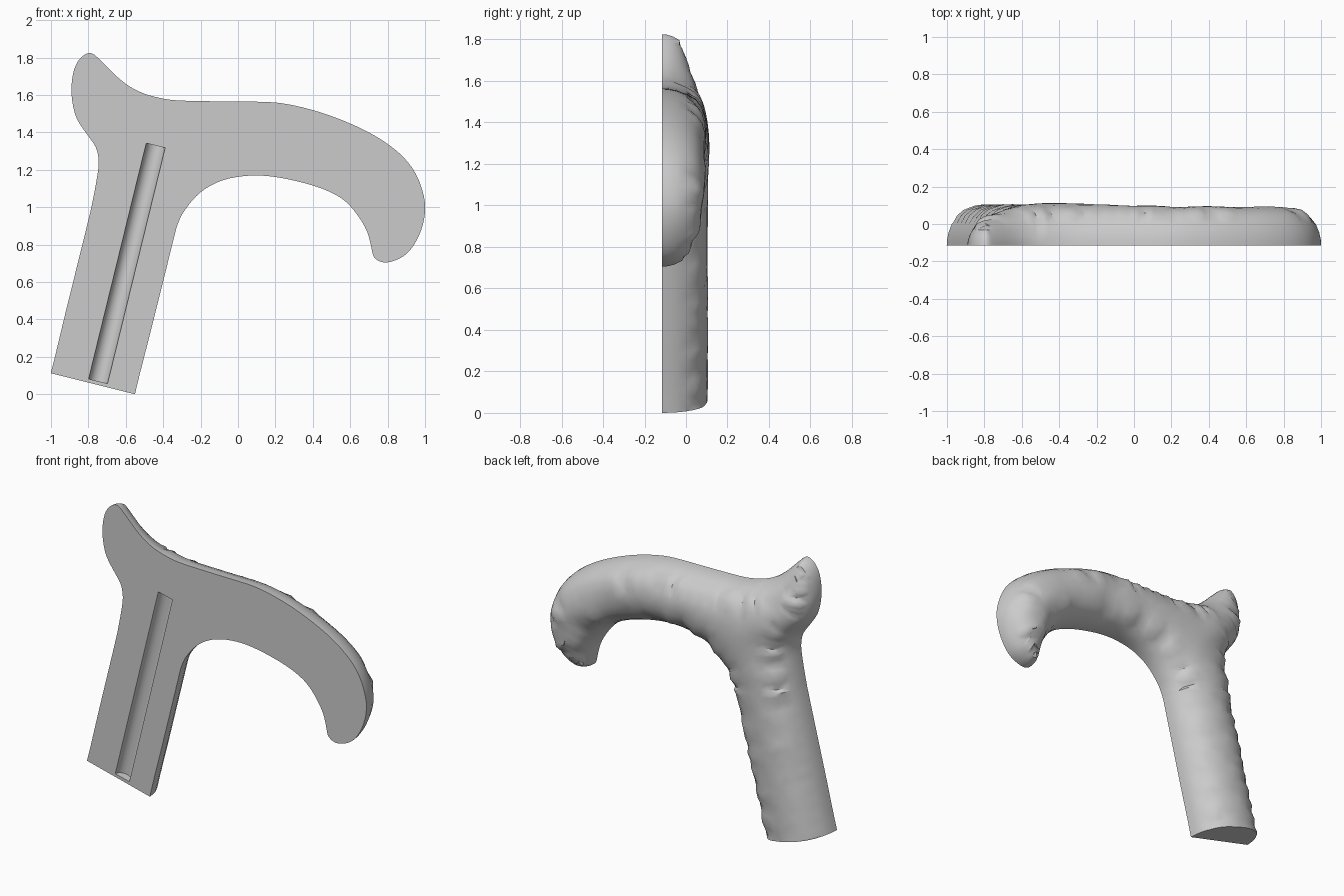
import bpy, bmesh, math
from mathutils import Vector
from mathutils.geometry import delaunay_2d_cdt

if "Cube" in bpy.data.objects:
    bpy.data.objects.remove(bpy.data.objects["Cube"])

HALF = 0.115              # half of the total thickness
FRONT = -HALF             # plane of the flat split face

# Silhouette of the handle half; the shaft runs on below the ground and is cut later
outline = [
    (-1.12, -0.38), (-1.03, 0.0), (-0.82, 0.85), (-0.78, 1.02), (-0.752, 1.17),
    (-0.745, 1.25), (-0.76, 1.32), (-0.8, 1.38), (-0.86, 1.47), (-0.885, 1.56),
    (-0.89, 1.65), (-0.875, 1.74), (-0.84, 1.8), (-0.79, 1.825), (-0.745, 1.795),
    (-0.67, 1.72), (-0.6, 1.66), (-0.52, 1.615), (-0.42, 1.585), (-0.3, 1.57),
    (0, 1.565), (0.2, 1.56), (0.36, 1.53), (0.52, 1.48), (0.7, 1.4),
    (0.85, 1.3), (0.95, 1.18), (1, 1.02), (0.98, 0.88), (0.92, 0.77),
    (0.85, 0.72), (0.78, 0.705), (0.73, 0.73), (0.715, 0.775), (0.69, 0.87),
    (0.63, 0.97), (0.55, 1.05), (0.42, 1.11), (0.24, 1.155), (0.08, 1.17),
    (-0.08, 1.145), (-0.2, 1.08), (-0.28, 0.99), (-0.322, 0.91), (-0.364, 0.75),
    (-0.575, -0.1), (-0.65, -0.4),
]


def refine(pts):
    """Interpolating four point subdivision of a closed loop."""
    n, out = len(pts), []
    for i, b in enumerate(pts):
        a, c, d = pts[i - 1], pts[(i + 1) % n], pts[(i + 2) % n]
        out += [b, (b + c) * 9 / 16 - (a + d) / 16]
    return out


def resample(pts, step):
    """Split long straight runs evenly."""
    out = []
    for i, a in enumerate(pts):
        b = pts[(i + 1) % len(pts)]
        n = max(1, math.ceil((b - a).length / step))
        out += [a.lerp(b, k / n) for k in range(n)]
    return out


loop = resample(refine(refine([Vector(p) for p in reversed(outline)])), 0.05)
count = len(loop)
segments = [(loop[i], loop[(i + 1) % count] - loop[i]) for i in range(count)]


def edge_distance(p):
    best = 9.0
    for a, ab in segments:
        ap = p - a
        t = min(1, max(0, ap.dot(ab) / ab.length_squared))
        best = min(best, (ap - ab * t).length_squared)
    return math.sqrt(best)


def rounding(p):
    """Width of the rounded border, wider on the nub and the hook tip."""
    nub = min(1, max(0, (p.y - 1.45) / 0.2)) if p.x < -0.5 else 0
    tip = min(1, max(0, (1.0 - p.y) / 0.25)) if p.x > 0.6 else 0
    return 0.21 + 0.2 * nub + 0.1 * tip


# Points on inward offsets of the silhouette, then a plain grid in the middle
points = list(loop)
for angle in (8, 18, 30, 42, 55, 70):
    d = 0.21 * (1 - math.cos(math.radians(angle)))
    for i, p in enumerate(loop):
        t = (loop[(i + 1) % count] - loop[i - 1]).normalized()
        q = p + Vector((-t.y, t.x)) * d
        if edge_distance(q) > 0.93 * d:
            points.append(q)
for i in range(44):
    for j in range(48):
        q = Vector((-1.1 + i * 0.05, -0.4 + j * 0.05))
        if edge_distance(q) > 0.16:
            points.append(q)
flat = delaunay_2d_cdt(points, [], [list(range(count))], 1, 1e-5)

# Rounded back: inflate the sheet by its distance from the silhouette
bm = bmesh.new()
verts = [bm.verts.new((p.x, 0, p.y)) for p in flat[0]]
for f in flat[2]:
    bm.faces.new([verts[i] for i in f])
bmesh.ops.delete(bm, geom=[v for v in bm.verts if not v.link_faces], context='VERTS')
height, inner = {}, []
for v in bm.verts:
    p = Vector((v.co.x, v.co.z))
    d = 0 if v.is_boundary else edge_distance(p)
    t = min(1, d / rounding(p))
    height[v] = t * (2 - t)
    if d > 0.05:
        inner.append(v)
for _ in range(8):
    height.update({v: 0.5 * height[v] + 0.5 * sum(
        height[e.other_vert(v)] for e in v.link_edges) / len(v.link_edges) for v in inner})
for v in bm.verts:
    v.co.y = FRONT + 2 * HALF * math.sqrt(height[v])


def cap():
    bmesh.ops.holes_fill(bm, edges=[e for e in bm.edges if e.is_boundary], sides=0)


# Flat split face, then the square cut at the foot of the shaft
cap()
axis = Vector((0.242, 0, 0.97)).normalized()
bmesh.ops.bisect_plane(bm, geom=bm.verts[:] + bm.edges[:] + bm.faces[:], dist=1e-5,
                       plane_co=(-0.55, 0, 0), plane_no=axis, clear_inner=True)
cap()
bmesh.ops.recalc_face_normals(bm, faces=bm.faces[:])
mesh = bpy.data.meshes.new("handle_half")
bm.to_mesh(mesh)
bm.free()
handle = bpy.data.objects.new("handle_half", mesh)
bpy.context.collection.objects.link(handle)

# Half round rod channel in the split face
start, end = Vector((-0.748, FRONT, 0.07)), Vector((-0.44, FRONT, 1.33))
bpy.ops.mesh.primitive_cylinder_add(
    vertices=48, radius=0.052, depth=(end - start).length, location=(start + end) / 2,
    rotation=(end - start).to_track_quat('Z', 'Y').to_euler())
cutter = bpy.context.object
cutter.name = "channel_cutter"
cutter.hide_render = True
channel = handle.modifiers.new("channel", 'BOOLEAN')
channel.operation, channel.solver, channel.object = 'DIFFERENCE', 'EXACT', cutter
bpy.ops.object.select_all(action='DESELECT')
bpy.context.view_layer.objects.active = handle
handle.select_set(True)
bpy.ops.object.modifier_apply(modifier=channel.name)
bpy.data.objects.remove(cutter)

# Single grey finish
grey = bpy.data.materials.new("plain_grey")
grey.use_nodes = True
colour = (0.6, 0.6, 0.6, 1)
grey.diffuse_color = colour
grey.node_tree.nodes["Principled BSDF"].inputs["Base Color"].default_value = colour
handle.data.materials.clear()
handle.data.materials.append(grey)
bpy.ops.object.shade_smooth_by_angle(angle=math.radians(35))
